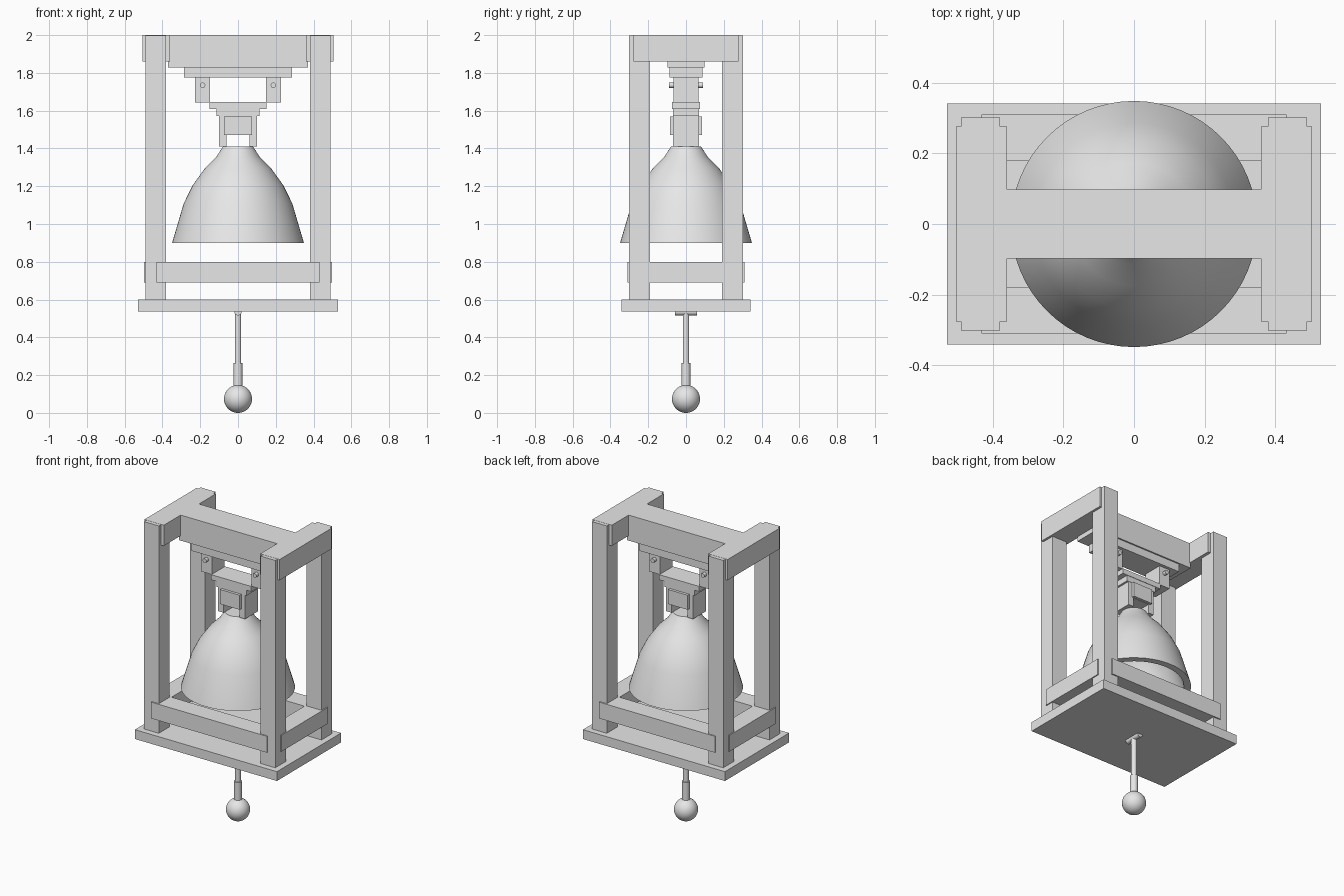
import bpy, bmesh, math
from mathutils import Matrix

if "Cube" in bpy.data.objects:
    bpy.data.objects.remove(bpy.data.objects["Cube"])

grey = bpy.data.materials.new("plain_grey")
grey.diffuse_color = (0.8, 0.8, 0.8, 1)
grey.use_nodes = True
grey.node_tree.nodes["Principled BSDF"].inputs["Base Color"].default_value = grey.diffuse_color


def finish(name, bm, smooth=False):
    bmesh.ops.recalc_face_normals(bm, faces=bm.faces)
    mesh = bpy.data.meshes.new(name)
    bm.to_mesh(mesh)
    bm.free()
    mesh.materials.append(grey)
    ob = bpy.data.objects.new(name, mesh)
    bpy.context.collection.objects.link(ob)
    if smooth:
        bpy.ops.object.select_all(action='DESELECT')
        ob.select_set(True)
        bpy.context.view_layer.objects.active = ob
        bpy.ops.object.shade_smooth_by_angle(angle=math.radians(35))
    return ob


def box(name, x0, x1, y0, y1, z0, z1):
    bm = bmesh.new()
    m = (Matrix.Translation(((x0 + x1) / 2, (y0 + y1) / 2, (z0 + z1) / 2))
         @ Matrix.Diagonal((x1 - x0, y1 - y0, z1 - z0, 1)))
    bmesh.ops.create_cube(bm, size=1, matrix=m)
    return finish(name, bm)


def cyl(name, r, length, centre, along_y=False):
    bm = bmesh.new()
    m = Matrix.Translation(centre)
    if along_y:
        m = m @ Matrix.Rotation(math.pi / 2, 4, 'X')
    bmesh.ops.create_cone(bm, cap_ends=True, segments=24, radius1=r,
                          radius2=r, depth=length, matrix=m)
    return finish(name, bm, True)


def span(s, a, b):
    """Interval a..b mirrored to side s."""
    return sorted((s * a, s * b))


# base board
box("base_board", -0.53, 0.53, -0.342, 0.342, 0.537, 0.60)

# posts, end beams, rails
for s, side in ((-1, "left"), (1, "right")):
    for t, end in ((-1, "front"), (1, "back")):
        box(f"{end}_{side}_post", *span(s, 0.38, 0.49), *span(t, 0.19, 0.302), 0.60, 1.999)
    box(f"{side}_end_beam", *span(s, 0.36, 0.505), -0.277, 0.277, 1.86, 2.0)
    box(f"{side}_rail", *span(s, 0.37, 0.497), -0.247, 0.247, 0.69, 0.80)
for t, end in ((-1, "front"), (1, "back")):
    box(f"{end}_rail", -0.432, 0.432, *span(t, 0.18, 0.31), 0.69, 0.80)

# top beam and hanger
box("top_beam", -0.37, 0.37, -0.098, 0.098, 1.828, 2.0)
box("hanger_plate", -0.285, 0.285, -0.088, 0.088, 1.775, 1.83)
for s, side in ((-1, "left"), (1, "right")):
    box(f"{side}_bracket", *span(s, 0.148, 0.228), -0.067, 0.067, 1.643, 1.778)
    cyl(f"{side}_pin", 0.014, 0.18, (s * 0.187, 0, 1.735), True)

# stepped headstock with two legs and cover plates
box("headstock_top", -0.15, 0.15, -0.073, 0.073, 1.61, 1.645)
box("headstock_step", -0.113, 0.113, -0.07, 0.07, 1.572, 1.612)
box("headstock_block", -0.10, 0.10, -0.068, 0.068, 1.47, 1.575)
for s, side in ((-1, "left"), (1, "right")):
    box(f"{side}_headstock_leg", *span(s, 0.06, 0.10), -0.068, 0.068, 1.41, 1.472)
box("headstock_cover", -0.073, 0.073, -0.086, 0.086, 1.472, 1.57)

# hollow bell, outside then inside profile (radius, height)
profile = [(0, 1.41), (0.08, 1.41), (0.115, 1.355), (0.175, 1.295), (0.24, 1.205),
           (0.287, 1.11), (0.349, 0.90), (0.305, 0.90), (0.245, 1.10),
           (0.20, 1.19), (0.14, 1.27), (0.08, 1.335), (0, 1.36)]
bm = bmesh.new()
vs = [bm.verts.new((r, 0, z)) for r, z in profile]
es = [bm.edges.new(p) for p in zip(vs, vs[1:])]
bmesh.ops.spin(bm, geom=vs + es, cent=(0, 0, 0), axis=(0, 0, 1),
               angle=2 * math.pi, steps=64)
bmesh.ops.remove_doubles(bm, verts=bm.verts, dist=0.0005)
finish("bell", bm, True)

# pull rod, grip and ball
cyl("rod_pivot", 0.019, 0.116, (0, 0, 0.535), True)
cyl("pull_rod", 0.017, 0.30, (0, 0, 0.385))
cyl("rod_sleeve", 0.024, 0.125, (0, 0, 0.2025))
bm = bmesh.new()
bmesh.ops.create_uvsphere(bm, u_segments=32, v_segments=20, radius=0.074,
                          matrix=Matrix.Translation((0, 0, 0.074)))
finish("pull_ball", bm, True)
